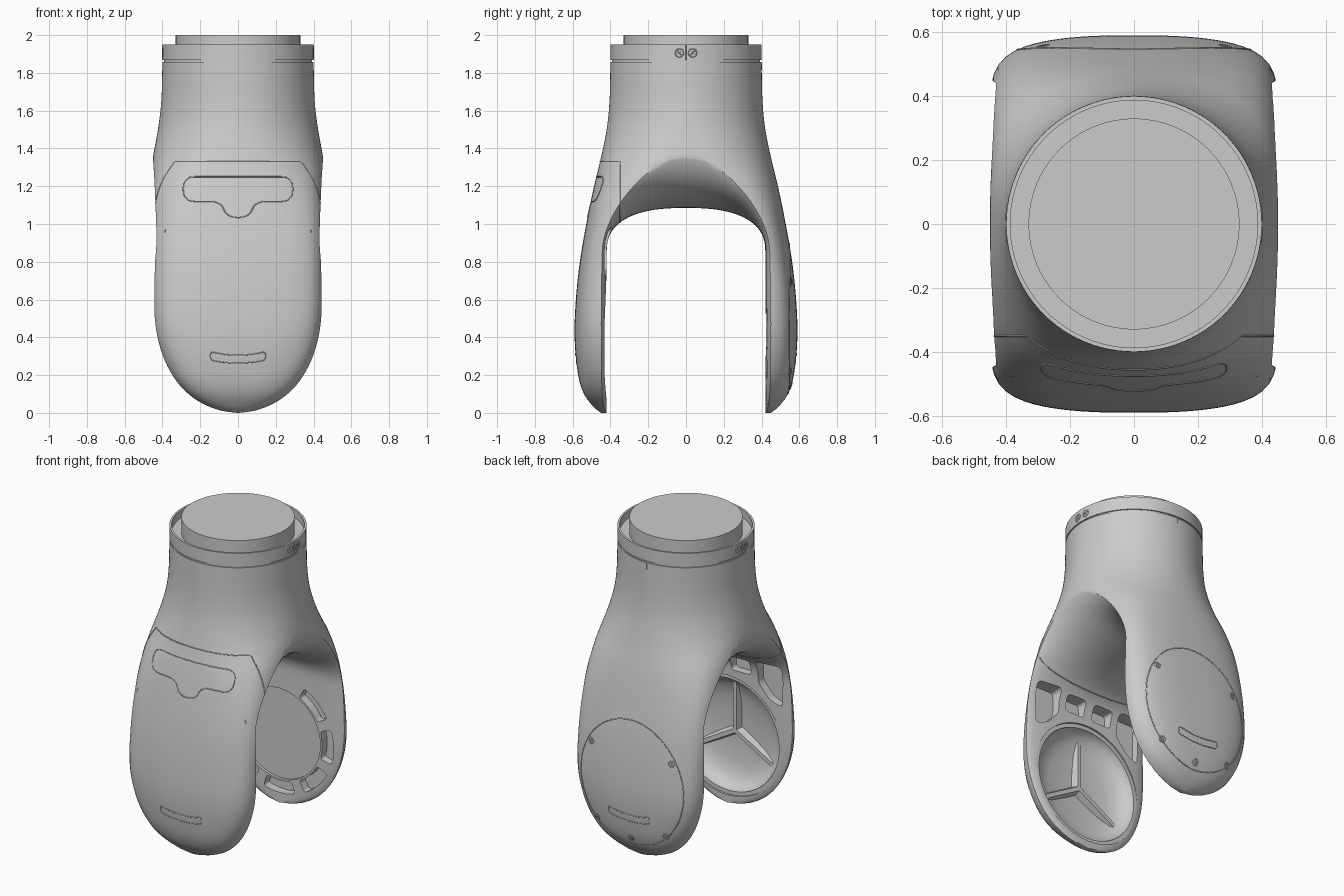
import bpy, bmesh
from math import sin, cos, pi, sqrt, radians
from mathutils import Vector
from mathutils.bvhtree import BVHTree

if "Cube" in bpy.data.objects:
    bpy.data.objects.remove(bpy.data.objects["Cube"])

GREY = 0.6
SHELL = bpy.data.materials.new("shell grey")
SHELL.use_nodes = True
SHELL.diffuse_color = (GREY, GREY, GREY, 1)
SHELL.node_tree.nodes["Principled BSDF"].inputs["Base Color"].default_value = (GREY, GREY, GREY, 1)


def add(name, data):
    ob = bpy.data.objects.new(name, data)
    bpy.context.collection.objects.link(ob)
    data.materials.append(SHELL)
    return ob


def loft(name, rings):
    """Closed solid through equal-length rings, capped at both ends."""
    bm = bmesh.new()
    rows = [[bm.verts.new(p) for p in ring] for ring in rings]
    n = len(rows[0])
    for a, b in zip(rows, rows[1:]):
        for i in range(n):
            j = (i + 1) % n
            bm.faces.new((a[i], a[j], b[j], b[i]))
    bm.faces.new(rows[0])
    bm.faces.new(rows[-1])
    bmesh.ops.recalc_face_normals(bm, faces=bm.faces)
    mesh = bpy.data.meshes.new(name)
    bm.to_mesh(mesh)
    bm.free()
    return add(name, mesh)


def prism(name, outline, y0, y1):
    return loft(name, [[(x, y, z) for x, z in outline] for y in (y0, y1)])


def cut(ob, cutter):
    mod = ob.modifiers.new("cut", 'BOOLEAN')
    mod.operation, mod.solver, mod.object = 'DIFFERENCE', 'EXACT', cutter
    dg = bpy.context.evaluated_depsgraph_get()
    mesh = bpy.data.meshes.new_from_object(ob.evaluated_get(dg))
    ob.modifiers.clear()
    ob.data = mesh
    bpy.data.objects.remove(cutter)


def smooth(ob):
    bpy.ops.object.select_all(action='DESELECT')
    ob.select_set(True)
    bpy.context.view_layer.objects.active = ob
    bpy.ops.object.shade_smooth_by_angle(angle=radians(38))


def circle(r, cx=0, cz=0, n=64, stretch=1):
    turns = [2 * pi * i / n for i in range(n)]
    return [(cx + r * cos(a), cz + r * stretch * sin(a)) for a in turns]


def rounded(pts, r, steps=5):
    """Round every corner of a closed 2D outline."""
    out, pts = [], [Vector(p) for p in pts]
    for i, p in enumerate(pts):
        a, b = pts[i - 1] - p, pts[(i + 1) % len(pts)] - p
        a = p + a.normalized() * min(r, a.length * 0.49)
        b = p + b.normalized() * min(r, b.length * 0.49)
        for k in range(steps + 1):
            t = k / steps
            out.append(tuple(a * (1 - t) ** 2 + p * 2 * t * (1 - t) + b * t * t))
    return out


# Fork body: height, half width, half depth, roundness across and along
KEYS = [(0, .452, .45, 2.5, 12), (.03, .452, .488, 2.5, 12), (.1, .452, .54, 2.5, 12),
        (.2, .452, .571, 2.5, 12), (.4, .452, .59, 2.5, 12), (.6, .452, .583, 2.5, 12),
        (.8, .453, .562, 2.5, 11), (1, .453, .528, 2.4, 9), (1.2, .453, .487, 2.3, 5),
        (1.33, .453, .455, 2.2, 2.8), (1.5, .424, .42, 2.05, 2.1), (1.65, .406, .405, 2, 2),
        (1.86, .4, .4, 2, 2)]


def section(z):
    i = max(k for k in range(len(KEYS) - 1) if KEYS[k][0] <= z)
    a, b = KEYS[i], KEYS[i + 1]
    p, q = KEYS[max(i - 1, 0)], KEYS[min(i + 2, len(KEYS) - 1)]
    h = b[0] - a[0]
    t = (z - a[0]) / h
    res = []
    for c in range(1, 5):
        m0 = (b[c] - p[c]) / (b[0] - p[0]) * h
        m1 = (q[c] - a[c]) / (q[0] - a[0]) * h
        res.append((2*t**3 - 3*t*t + 1) * a[c] + (t**3 - 2*t*t + t) * m0
                   + (3*t*t - 2*t**3) * b[c] + (t**3 - t*t) * m1)
    return res


def taper(z):
    """Rounded tip of the legs."""
    k = min(1, max(0, (.6 - z) / .6))
    return max((1 - k ** 2.2) ** (1 / 2.2), .01)


def body_ring(z, n=128):
    hx, hy, ea, eb = section(z)
    hx *= taper(z)
    ring = []
    for i in range(n):
        c, s = cos(2 * pi * i / n), sin(2 * pi * i / n)
        lo, hi = .5, 1.5
        for _ in range(24):
            r = (lo + hi) / 2
            if abs(r * c) ** ea + abs(r * s) ** eb < 1:
                lo = r
            else:
                hi = r
        ring.append((hx * r * c, hy * r * s, z))
    return ring


heights = [.6 * (1 - cos(pi / 2 * i / 22)) for i in range(22)]
heights += [.6 + (1.857 - .6) * i / 36 for i in range(37)]
body = loft("fork_body", [body_ring(z) for z in heights])


# Arched opening between the legs, flaring smoothly into both sides
def arch_ring(t, flat_x=None):
    def at(y, z):
        return (t * .459 * taper(z) if flat_x is None else flat_x, y, z)

    k = min(abs(t), .995)
    f = 1 - sqrt(1 - k * k)
    w = .42 + .05 * f * f
    side = [-.1] + [.75 * (i / 14) ** 1.6 for i in range(15)]
    ring = [at(-w, z) for z in side]
    for i in range(41):
        u = sin(pi * (i / 40 - .5))
        rise = .235 * max(0, 1 - abs(u) ** 2.5) ** .4 + .33 * f * (1 - u * u)
        ring.append(at(w * u, .85 + rise))
    return ring + [at(w, z) for z in reversed(side)]


ts = [sin(pi / 2 * i / 22) for i in range(-22, 23)]
rings = [arch_ring(-1.02, -.7)] + [arch_ring(t) for t in [-1.02] + ts + [1.02]]
cut(body, loft("arch_cutter", rings + [arch_ring(1.02, .7)]))

# Front leg inside: dished round recess and a row of pockets
FC, BC = .435, .445
cut(body, prism("recess_cutter", circle(.385, 0, FC), -.3, -.432))
dish = [(.362, -.3), (.36, -.44), (.335, -.48), (.29, -.508), (.22, -.525), (.1, -.534)]
cut(body, loft("dish_cutter", [[(x, y, z) for x, z in circle(r, 0, FC)] for r, y in dish]))
for s in (-1, 1):
    big = [(s*.3, .74), (s*.385, .71), (s*.39, .98), (s*.22, .98), (s*.22, .83)]
    cut(body, prism("pocket_cutter", rounded(big, .03), -.3, -.475))
    small = [(s*.03, .865), (s*.17, .865), (s*.17, .965), (s*.03, .965)]
    cut(body, prism("pocket_cutter", rounded(small, .025), -.3, -.47))

# Back leg inside: shallow disc seat and a ring of pockets, open at the top
cut(body, prism("seat_cutter", circle(.29, 0, BC), .3, .437))
for k in range(3, 10):
    arc = [radians(45 * k + d) for d in (-17, -8, 0, 8, 17)]
    pocket = [(.303 * cos(a), BC + .303 * sin(a)) for a in arc]
    pocket += [(.38 * cos(a), BC + .38 * sin(a)) for a in reversed(arc)]
    cut(body, prism("pocket_cutter", rounded(pocket, .02), .3, .475))
smooth(body)

# Three ribs in the front leg recess
for k in range(3):
    a = pi / 2 + k * 2 * pi / 3
    d, n = Vector((cos(a), sin(a))), Vector((-sin(a), cos(a)))
    c = Vector((0, FC))
    rings = []
    for y, w, reach in ((-.538, .028, .27), (-.495, .013, .335)):
        pts = [c - n * w, c + d * reach - n * w, c + d * reach + n * w, c + n * w]
        rings.append([(p.x, y, p.y) for p in pts])
    loft("recess_rib_%d" % (k + 1), rings)

# Neck collar with raised end disc
profile = [(.393, 1.84), (.393, 1.867), (.4, 1.867), (.4, 1.95), (.387, 1.95),
           (.387, 1.9), (.33, 1.9), (.33, 2)]
collar = loft("neck_collar", [[(x, y, z) for x, y in circle(r, n=96)] for r, z in profile])
smooth(collar)


def tree_of(ob):
    bm = bmesh.new()
    bm.from_mesh(ob.data)
    tree = BVHTree.FromBMesh(bm)
    bm.free()
    return tree


BODY, COLLAR = tree_of(body), tree_of(collar)


def seam(name, tree, pts, direction, closed=False, r=.003):
    """Thin line dropped onto a surface along a direction."""
    pts = [Vector(p) for p in pts]
    pairs = list(zip(pts, pts[1:] + pts[:1]))
    dense = []
    for a, b in pairs if closed else pairs[:-1]:
        k = max(1, int((b - a).length / .02))
        dense += [a.lerp(b, i / k) for i in range(k)]
    if not closed:
        dense.append(pts[-1])
    hits = [tree.ray_cast(p, Vector(direction))[0] for p in dense]
    hits = [h for h in hits if h]
    cu = bpy.data.curves.new(name, 'CURVE')
    cu.dimensions, cu.bevel_depth, cu.bevel_resolution = '3D', r, 1
    sp = cu.splines.new('POLY')
    sp.points.add(len(hits) - 1)
    for p, h in zip(sp.points, hits):
        p.co = (*h, 1)
    sp.use_cyclic_u = closed
    add(name, cu)


def face_seam(name, outline, s):
    seam(name, BODY, [(x, s * 2, z) for x, z in outline], (0, -s, 0), True)


# Front cover joint
seam("cover_top_seam", BODY, [(-.333, -2, 1.33), (.333, -2, 1.33)], (0, 1, 0))
for s in (-1, 1):
    seam("cover_side_seam", BODY, [(s * 2, -.35, 1.33), (s * 2, -.35, 1.09)], (-s, 0, 0))
seam("cover_arch_seam", BODY, [(-.44, -.35, .7), (.44, -.35, .7)], (0, 0, 1))

# Front window outline with a central tab
window = [(-.29, 1.12), (-.09, 1.12), (-.06, 1.035), (.06, 1.035), (.09, 1.12),
          (.29, 1.12), (.29, 1.25), (-.29, 1.25)]
face_seam("front_window_seam", rounded(window, .06), -1)

# Curved slots on both legs, oval cover and screws on the back leg
arcx = [-.145 + .29 * i / 8 for i in range(9)]
smile = [(x, .263 + .8 * x * x) for x in arcx] + [(x, .305 + .95 * x * x) for x in reversed(arcx)]
for s, side in ((-1, "front"), (1, "back")):
    face_seam(side + "_slot_seam", rounded(smile, .018), s)
face_seam("back_cover_seam", circle(.365, 0, .5, stretch=1.09), 1)
for x, z in ((-.285, .695), (.285, .695), (-.245, .215), (.245, .215), (0, .145)):
    face_seam("cover_screw_ring", circle(.018, x, z, 16), 1)
    face_seam("cover_screw_socket", circle(.007, x, z, 6), 1)

# Collar split and clamp screws on both sides, alignment tick at the back
for s in (-1, 1):
    seam("collar_split", COLLAR, [(s * 2, 0, 1.868), (s * 2, 0, 1.948)], (-s, 0, 0), r=.002)
    for y in (-.035, .035):
        ring = [(s * 2, p, q) for p, q in circle(.022, y, 1.906, 20)]
        seam("collar_screw_ring", COLLAR, ring, (-s, 0, 0), True)
        for d in (-.01, .01):
            cross = [(s * 2, y - .01, 1.906 - d), (s * 2, y + .01, 1.906 + d)]
            seam("collar_screw_cross", COLLAR, cross, (-s, 0, 0))
seam("alignment_tick", BODY, [(0, 2, 1.815), (0, 2, 1.855)], (0, -1, 0))
